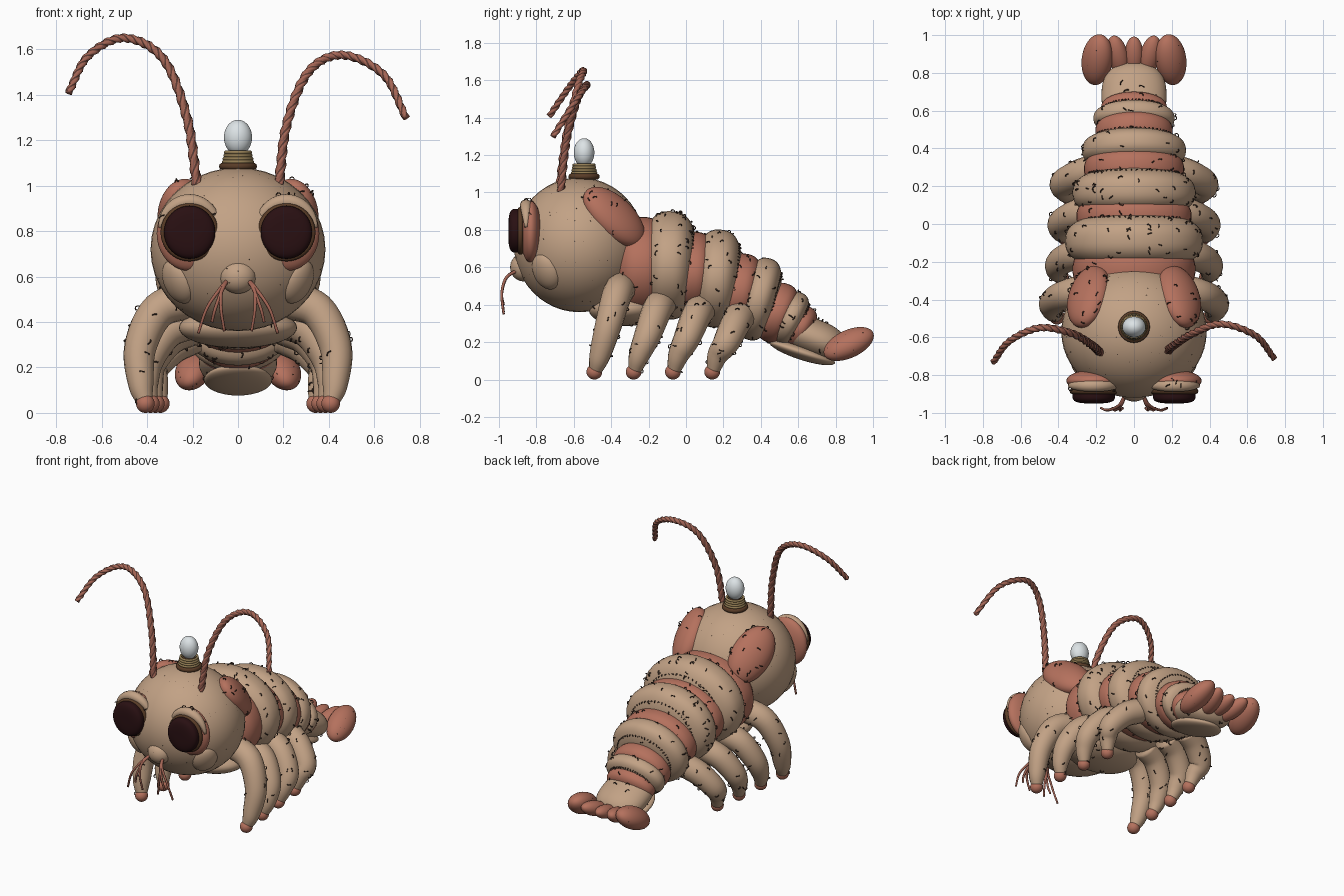
import bpy, bmesh, math, random
from mathutils import Vector, Matrix, Euler

random.seed(4)
if "Cube" in bpy.data.objects:
    bpy.data.objects.remove(bpy.data.objects["Cube"])


def material(name, r, g, b):
    m = bpy.data.materials.new(name)
    m.use_nodes = True
    m.diffuse_color = (r, g, b, 1)
    m.node_tree.nodes["Principled BSDF"].inputs["Base Color"].default_value = (r, g, b, 1)
    return m


TAN = material("shell tan", .54, .36, .235)
RED = material("shell red", .46, .165, .11)
ROPE = material("rope red", .37, .13, .09)
GROOVE = material("rope groove", .10, .04, .03)
DARK = material("eye dark", .022, .005, .006)
RIM = material("eye rim brown", .10, .045, .02)
BRASS = material("socket brass", .30, .21, .09)
GLASS = material("bulb glass", .72, .77, .79)
BRISTLE = material("bristle brown", .07, .04, .028)


def finish(name, bm, mats):
    bmesh.ops.recalc_face_normals(bm, faces=bm.faces)
    me = bpy.data.meshes.new(name)
    bm.to_mesh(me)
    bm.free()
    for m in mats:
        me.materials.append(m)
    me.shade_smooth()
    ob = bpy.data.objects.new(name, me)
    bpy.context.collection.objects.link(ob)
    return ob


def tilt(x=0, y=0, z=0):
    return Euler([math.radians(a) for a in (x, y, z)]).to_matrix()


def facing(normal, along):
    """Rotation whose z is the normal and whose y runs as near as possible to 'along'."""
    n = Vector(normal).normalized()
    y = Vector(along)
    y = (y - n * y.dot(n)).normalized()
    return Matrix((y.cross(n), y, n)).transposed()


def blob(name, mat, c, r, rot=None, power=2):
    """Ellipsoid; a higher power squares it off along y into a barrel."""
    bm = bmesh.new()
    bmesh.ops.create_uvsphere(bm, u_segments=40, v_segments=24, radius=1)
    bm.transform(Matrix.Rotation(math.pi / 2, 4, 'X'))
    for v in bm.verts:
        k = (abs(v.co.y) ** power + math.hypot(v.co.x, v.co.z) ** power) ** (1 / power)
        v.co = (rot or Matrix.Identity(3)) @ (Vector(r) * (v.co / k)) + Vector(c)
    return finish(name, bm, [mat])


def smooth_path(points, steps):
    p = [Vector(q) for q in points]
    p = [2 * p[0] - p[1]] + p + [2 * p[-1] - p[-2]]
    out = []
    for a, b, c, d in zip(p, p[1:], p[2:], p[3:]):
        for i in range(steps):
            t = i / steps
            out.append(.5 * (2 * b + (c - a) * t + (2 * a - 5 * b + 4 * c - d) * t ** 2
                             + (3 * b - a - 3 * c + d) * t ** 3))
    return out + [p[-2]]


def sweep(bm, path, radius, sides=12, lobes=0, twist=0):
    """Tube along a path; radius is a function of 0..1; lobes and twist make rope."""
    up, old, rings = None, None, []
    for i, p in enumerate(path):
        d = (path[min(i + 1, len(path) - 1)] - path[max(i - 1, 0)]).normalized()
        up = d.orthogonal().normalized() if up is None else old.rotation_difference(d) @ up
        old, side = d, d.cross(up)
        ring = []
        for j in range(sides):
            a = math.tau * j / sides
            r = radius(i / (len(path) - 1)) * (1 + (.16 * math.cos(lobes * a) if lobes else 0))
            a += twist * i
            ring.append(bm.verts.new(p + r * (up * math.cos(a) + side * math.sin(a))))
        rings.append(ring)
    for a, b in zip(rings, rings[1:]):
        for j in range(sides):
            k = (j + 1) % sides
            f = bm.faces.new((a[j], a[k], b[k], b[j]))
            if lobes and j % (sides // lobes) == sides // lobes // 2:
                f.material_index = 1
    bm.faces.new(rings[0])
    bm.faces.new(rings[-1][::-1])


def ring(name, mat, c, major, minor, rot=(0, 0, 0)):
    bpy.ops.mesh.primitive_torus_add(location=c, rotation=rot, major_radius=major, minor_radius=minor,
                                     major_segments=40, minor_segments=10)
    ob = bpy.context.object
    ob.name = name
    ob.data.materials.append(mat)
    ob.data.shade_smooth()


# Bristles: short hooked hairs gathered in one mesh
hairs = bmesh.new()


def curl(p, n, size):
    t = n.orthogonal().normalized()
    t.rotate(Matrix.Rotation(random.uniform(0, math.tau), 3, n))
    arc = [p + size * (t * math.cos(a) + n * math.sin(a)) for a in (0, .8, 1.6, 2.4, 3)]
    sweep(hairs, arc, lambda u: .0032, 4)


def scatter(ob, count):
    faces = ob.data.polygons
    for f in random.choices(faces, [f.area for f in faces], k=count):
        curl(f.center.copy(), f.normal.copy(), random.uniform(.008, .013))


# Head, nose and jaw
head = blob("head", TAN, (0, -.57, .72), (.385, .35, .36))
scatter(head, 120)
scatter(blob("nose", TAN, (0, -.87, .6), (.08, .07, .075)), 8)
scatter(blob("jaw_belly", TAN, (0, -.33, .375), (.26, .19, .09)), 12)

# Body barrels: y, z, half width, half length, half height, lean
BODY = [("chest_band", RED, -.24, .60, .325, .16, .27, 0),
        ("chest_segment", TAN, -.09, .61, .365, .15, .29, -2),
        ("middle_band", RED, .04, .565, .305, .12, .225, -3),
        ("middle_segment", TAN, .165, .54, .325, .13, .262, -5),
        ("rear_band", RED, .29, .47, .265, .11, .205, -10),
        ("rear_segment", TAN, .39, .43, .275, .10, .225, -15),
        ("hip_band", RED, .49, .355, .205, .09, .165, -20),
        ("hip_segment", TAN, .56, .325, .215, .07, .15, -25),
        ("tail_band", RED, .61, .28, .175, .07, .12, -28),
        ("tail_stem", TAN, .68, .225, .172, .18, .10, -22)]
for name, mat, y, z, w, l, h, lean in BODY:
    rot = tilt(lean)
    ob = blob(name, mat, (0, y, z), (w, l, h), rot, 2.6)
    scatter(ob, int(260 * w * h * 4) if mat == TAN else 12)
    if mat == TAN and name != "tail_stem":
        # row of bristles round the rear edge
        t = .8
        rho = (1 - t ** 2.6) ** (1 / 2.6)
        for i in range(54):
            a = math.tau * i / 54
            d = Vector((math.cos(a), .5, math.sin(a))).normalized()
            p = Vector((w * rho * math.cos(a), l * t, h * rho * math.sin(a)))
            curl(rot @ p + Vector((0, y, z)), rot @ d, .006)
blob("tail_underplate", TAN, (0, .62, .145), (.15, .185, .04), tilt(-18))

# Tail fan
blob("tail_fan_centre", RED, (0, .89, .19), (.05, .105, .045), tilt(15))
for s, side in ((1, "left"), (-1, "right")):
    scatter(blob(side + "_outer_fan", RED, (s * .195, .87, .19), (.085, .145, .07),
                 tilt(28, s * 25, s * 22)), 14)
    blob(side + "_inner_fan", RED, (s * .085, .89, .19), (.055, .115, .05), tilt(20, s * 15, s * -8))

    # Head pads and cheeks
    scatter(blob(side + "_head_pad", RED, (s * .24, -.385, .87), (.13, .205, .085),
                 facing((s * 1.6, 1.4, 1.25), (-s * .12, .7, -.65))), 26)
    blob(side + "_cheek", TAN, (s * .26, -.745, .58), (.085, .105, .055),
         facing((s * 1.7, -1.4, -1), (0, 0, 1)))

    # Eye: socket, rim, lens and upper lid
    ex, ez = s * .213, .79
    blob(side + "_eye_socket", RED, (ex, -.83, ez), (.145, .058, .165))
    ring(side + "_eye_rim", RIM, (ex, -.885, ez + .005), .113, .015, (math.pi / 2, 0, 0))
    blob(side + "_eye_lens", DARK, (ex, -.905, ez + .005), (.113, .045, .117), None, 3.5)
    bm = bmesh.new()
    lid = [Vector((ex + .132 * math.cos(a), -.855, ez + .14 * math.sin(a)))
           for a in (math.radians(10 + 8 * i) for i in range(21))]
    sweep(bm, lid, lambda u: .008 + .026 * math.sin(math.pi * u))
    scatter(finish(side + "_eyelid", bm, [TAN]), 8)

    # Four legs with red feet
    for i in range(4):
        y, x, top = -.49 + .21 * i, .42 - .022 * i, (.5, .41, .38, .34)[i]
        out = (.43, .395, .385, .375)[i]
        pts = [(.2, y + .15, top), (out - .08, y + .12, top - .05), (out, y + .075, top * .58),
               (x + .008, y + .03, .13), (x - .01, y + .005, .045)]
        bm = bmesh.new()
        sweep(bm, smooth_path([(s * a, b, c) for a, b, c in pts], 6),
              lambda u: .034 + .048 * (1 - u ** 2.2), 16)
        scatter(finish(f"{side}_leg_{i + 1}", bm, [TAN]), 16)
        blob(f"{side}_foot_{i + 1}", RED, (s * (x - .012), y, .041), (.041, .042, .041))

    # Whiskers
    for i, (a, b, end) in enumerate(((.10, .175, .35), (.085, .115, .40), (.09, .06, .36))):
        bm = bmesh.new()
        path = [(s * .045, -.9, .585), (s * (a * .8), -.96, .545), (s * (a + b) / 2, -.985, .46),
                (s * b, -.975, end)]
        sweep(bm, smooth_path(path, 10), lambda u: .0095 - .003 * u, 6)
        finish(f"{side}_whisker_{i + 1}", bm, [ROPE])

# Rope antennae
ANTENNAE = {
    "left_antenna": [(.18, -.67, 1.0), (.215, -.64, 1.27), (.31, -.58, 1.5), (.46, -.53, 1.575),
                     (.64, -.59, 1.49), (.74, -.71, 1.3)],
    "right_antenna": [(-.18, -.68, 1.0), (-.225, -.64, 1.3), (-.33, -.58, 1.56), (-.5, -.55, 1.65),
                      (-.66, -.62, 1.57), (-.745, -.73, 1.41)]}
for name, pts in ANTENNAE.items():
    bm = bmesh.new()
    sweep(bm, smooth_path(pts, 24), lambda u: .021 - .005 * u, 12, 3, .42)
    finish(name, bm, [ROPE, GROOVE])

# Light bulb with screw base
by = -.545
blob("bulb_core", RIM, (0, by, 1.1), (.058, .058, .055))
ring("bulb_collar", RIM, (0, by, 1.085), .068, .016)
for i in range(4):
    ring(f"bulb_thread_{i + 1}", BRASS, (0, by, 1.105 + .014 * i), .063 - .003 * i, .008)
blob("bulb_glass", GLASS, (0, by, 1.213), (.062, .055, .077))

finish("bristles", hairs, [BRISTLE])
